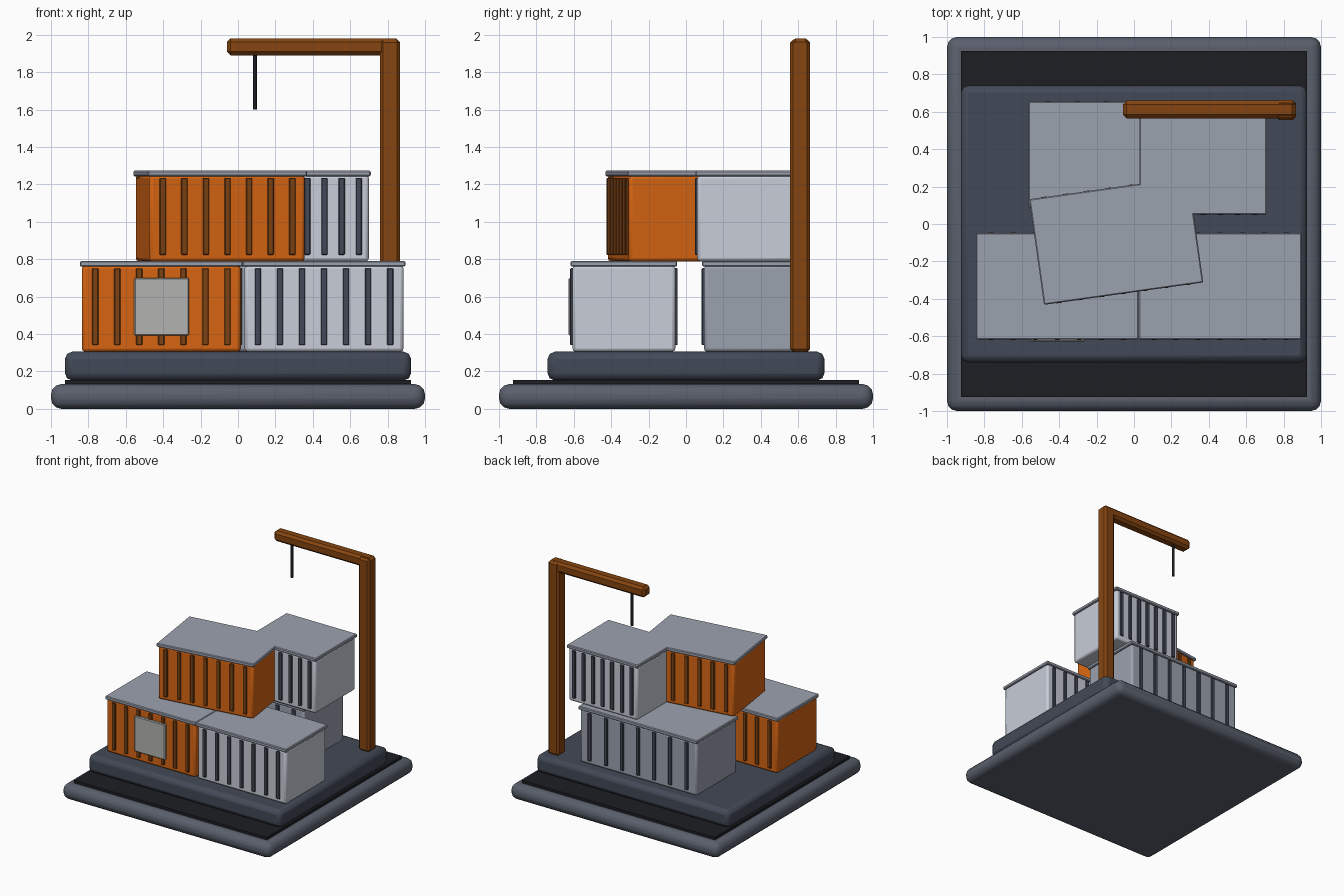
import bpy
from math import radians
from mathutils import Matrix, Vector

if "Cube" in bpy.data.objects:
    bpy.data.objects.remove(bpy.data.objects["Cube"])


def mat(name, rgb):
    m = bpy.data.materials.new(name)
    m.diffuse_color = (*rgb, 1)
    m.use_nodes = True
    m.node_tree.nodes["Principled BSDF"].inputs["Base Color"].default_value = m.diffuse_color
    return m


STEEL = mat("base_steel", (0.10, 0.115, 0.15))
BLACK = mat("black", (0.012, 0.013, 0.017))
SLATE = mat("slate", (0.055, 0.067, 0.095))
ORANGE = mat("orange", (0.68, 0.13, 0.006))
BROWN = mat("dark_orange", (0.20, 0.055, 0.006))
RUST = mat("crane_paint", (0.24, 0.06, 0.005))
PALE = mat("pale_grey", (0.58, 0.61, 0.69))
LID = mat("lid_grey", (0.33, 0.36, 0.43))
LABEL = mat("panel_grey", (0.45, 0.45, 0.44))


def box(name, lo, hi, material, bevel=0.0, segments=1, frame=Matrix()):
    """Bevelled box between two corners, placed in an optional frame."""
    lo, hi = Vector(lo), Vector(hi)
    bpy.ops.mesh.primitive_cube_add(size=1)
    ob = bpy.context.object
    ob.name = name
    ob.data.transform(Matrix.Translation((lo + hi) / 2)
                      @ Matrix.Diagonal((*(hi - lo), 1)))
    ob.matrix_world = frame
    ob.data.materials.append(material)
    if bevel:
        mod = ob.modifiers.new("bevel", 'BEVEL')
        mod.width, mod.segments = bevel, segments
    if segments > 1:
        bpy.ops.object.shade_smooth_by_angle(angle=radians(35))
    return ob


def container(name, x, y, z, length, paint, rib_paint, turn=0):
    """Shipping container: body, overhanging lid, seven ribs on both long sides."""
    f = Matrix.Translation((x, y, z)) @ Matrix.Rotation(radians(turn), 4, 'Z')
    h = length / 2
    box(name + "_body", (-h + .01, -.275, 0), (h - .01, .275, .462), paint, .018, 2, f)
    box(name + "_lid", (-h, -.285, .455), (h, .285, .485), LID, .006, 1, f)
    for side in (-1, 1):
        for i in range(7):
            cx = (i - 3) * length * 0.1355
            ys = sorted((side * .265, side * .287))
            box(f"{name}_rib", (cx - .0165, ys[0], .035), (cx + .0165, ys[1], .447),
                rib_paint, .004, 1, f)


# base and platform
box("base", (-1, -1, 0), (1, 1, .132), STEEL, .055, 3)
box("dark_inlay", (-.925, -.925, .12), (.925, .925, .155), BLACK)
box("platform", (-.925, -.74, .152), (.925, .74, .305), SLATE, .038, 2)

# stacked containers
container("front_left_container", -.41, -.332, .305, .87, ORANGE, BROWN)
container("front_right_container", .46, -.332, .305, .87, PALE, SLATE)
container("back_container", .005, .371, .305, 1.14, LID, SLATE)
container("upper_orange_container", -.095, -.09, .788, .86, ORANGE, BROWN, 8)
container("upper_grey_container", .37, .335, .788, .68, PALE, SLATE)

# blank panel on the front container
box("front_panel", (-.555, -.628, .392), (-.262, -.60, .70), LABEL, .006)

# crane
box("crane_mast", (.76, .557, .303), (.865, .663, 1.975), RUST, .016)
box("crane_arm", (-.06, .565, 1.89), (.865, .66, 1.98), RUST, .02)
bpy.ops.mesh.primitive_cylinder_add(vertices=10, radius=.011, depth=.3,
                                    location=(.09, .61, 1.75))
cable = bpy.context.object
cable.name = "crane_cable"
cable.data.materials.append(BLACK)
bpy.ops.object.shade_smooth_by_angle(angle=radians(40))
